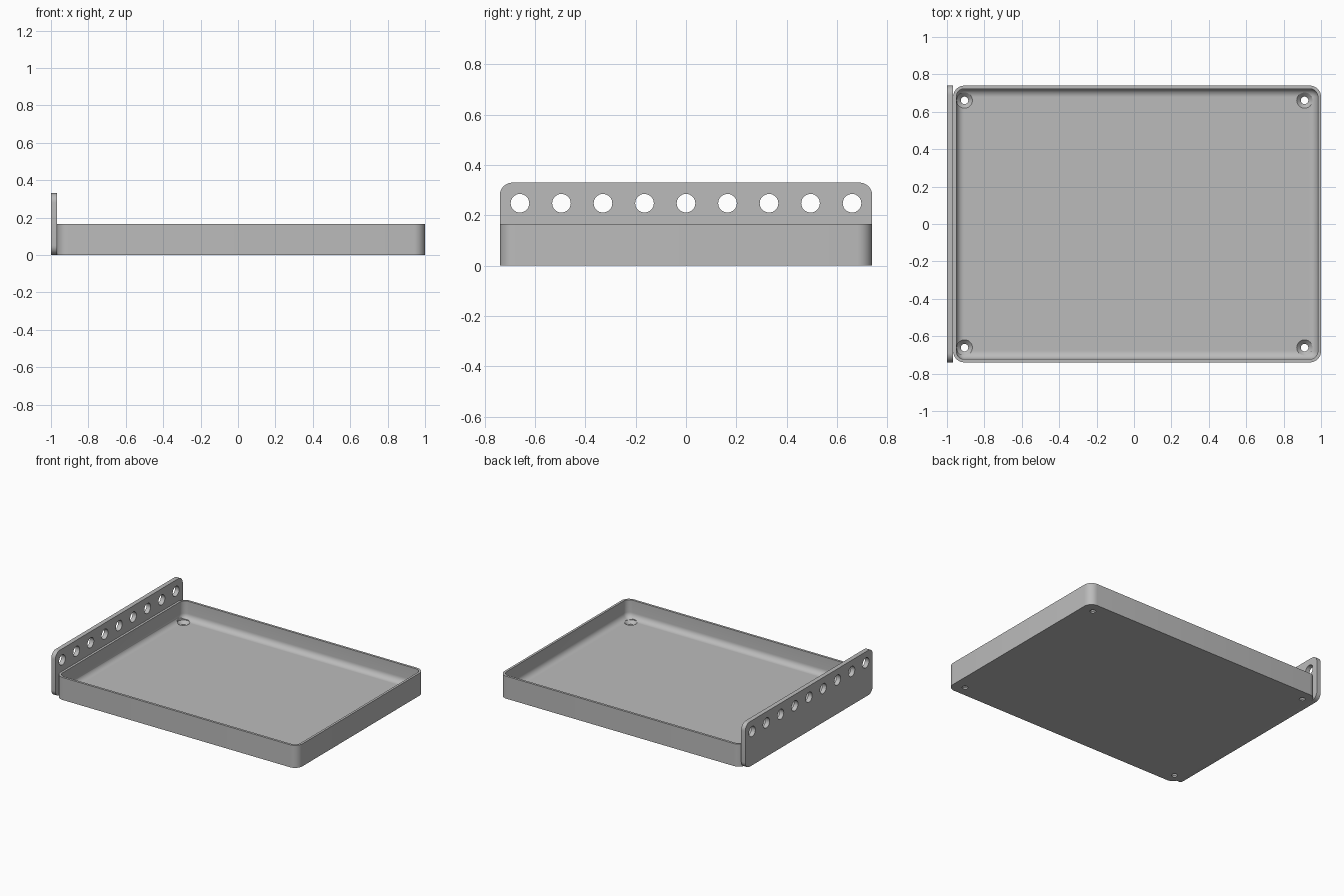
import bpy
import bmesh
from math import sin, cos, pi
from mathutils import Vector

cube = bpy.data.objects.get("Cube")
if cube:
    bpy.data.objects.remove(cube)

grey = bpy.data.materials.new("light grey")
grey.use_nodes = True
grey.diffuse_color = (0.5, 0.5, 0.5, 1)
grey.node_tree.nodes["Principled BSDF"].inputs["Base Color"].default_value = (0.5, 0.5, 0.5, 1)

TRAY_LEFT, HALF_Y = -0.967, 0.74
RIM, FLOOR, WALL = 0.165, 0.033, 0.017
CORNER, FILLET = 0.06, 0.042


def rounded_rect(a0, a1, b0, b1, r, steps=8):
    """Outline of a rounded rectangle, counterclockwise."""
    pts = []
    for k, (a, b) in enumerate(((a1 - r, b1 - r), (a0 + r, b1 - r), (a0 + r, b0 + r), (a1 - r, b0 + r))):
        for i in range(steps + 1):
            t = (k + i / steps) * pi / 2
            pts.append((a + r * cos(t), b + r * sin(t)))
    return pts


def circle(a, b, r, n=32):
    return [(a + r * cos(2 * pi * i / n), b + r * sin(2 * pi * i / n)) for i in range(n)]


def loft(bm, rings):
    """Skin successive rings of points and cap both ends."""
    loops = [[bm.verts.new(p) for p in ring] for ring in rings]
    for low, high in zip(loops, loops[1:]):
        for i in range(len(low)):
            j = (i + 1) % len(low)
            bm.faces.new((low[i], low[j], high[j], high[i]))
    bm.faces.new(loops[0][::-1])
    bm.faces.new(loops[-1])


def flat(outline, z):
    return [Vector((a, b, z)) for a, b in outline]


def upright(outline, x):
    return [Vector((x, a, b)) for a, b in outline]


def finish(bm, name):
    bmesh.ops.recalc_face_normals(bm, faces=bm.faces)
    mesh = bpy.data.meshes.new(name)
    bm.to_mesh(mesh)
    bm.free()
    mesh.materials.append(grey)
    obj = bpy.data.objects.new(name, mesh)
    bpy.context.collection.objects.link(obj)
    return obj


def drill(obj, cutter):
    """Cut the holes, drop the cutter and smooth the curved faces."""
    cutter.hide_render = True
    mod = obj.modifiers.new("holes", 'BOOLEAN')
    mod.operation = 'DIFFERENCE'
    mod.solver = 'EXACT'
    mod.object = cutter
    bpy.ops.object.select_all(action='DESELECT')
    bpy.context.view_layer.objects.active = obj
    obj.select_set(True)
    bpy.ops.object.modifier_apply(modifier=mod.name)
    bpy.data.objects.remove(cutter)
    bpy.ops.object.shade_smooth_by_angle(angle=pi / 6)


# Tray: outer wall, rim, inner wall, then the fillet down to the floor
def tray_ring(inset, z):
    return flat(rounded_rect(TRAY_LEFT + inset, 1 - inset, -HALF_Y + inset, HALF_Y - inset,
                             CORNER - inset), z)


bm = bmesh.new()
rings = [tray_ring(0, 0), tray_ring(0, RIM), tray_ring(WALL, RIM)]
for i in range(9):
    t = i / 8 * pi / 2
    rings.append(tray_ring(WALL + FILLET * (1 - cos(t)), FLOOR + FILLET * (1 - sin(t))))
loft(bm, rings)
tray = finish(bm, "tray")

# Countersunk screw holes in the tray corners
bm = bmesh.new()
for x in (-0.906, 0.912):
    for y in (-0.661, 0.661):
        profile = ((0.02, -0.05), (0.02, 0.011), (0.042, FLOOR), (0.042, 0.1))
        loft(bm, [flat(circle(x, y, r), z) for r, z in profile])
drill(tray, finish(bm, "screw_hole_cutter"))

# Upright mounting plate along the right side
bm = bmesh.new()
outline = rounded_rect(-HALF_Y, HALF_Y, 0, 0.33, 0.05)
loft(bm, [upright(outline, -1), upright(outline, TRAY_LEFT)])
plate = finish(bm, "mounting_plate")

# Row of round holes in the plate
bm = bmesh.new()
for i in range(-4, 5):
    hole = circle(i * 0.165, 0.248, 0.037)
    loft(bm, [upright(hole, -1.1), upright(hole, -0.9)])
drill(plate, finish(bm, "plate_hole_cutter"))
